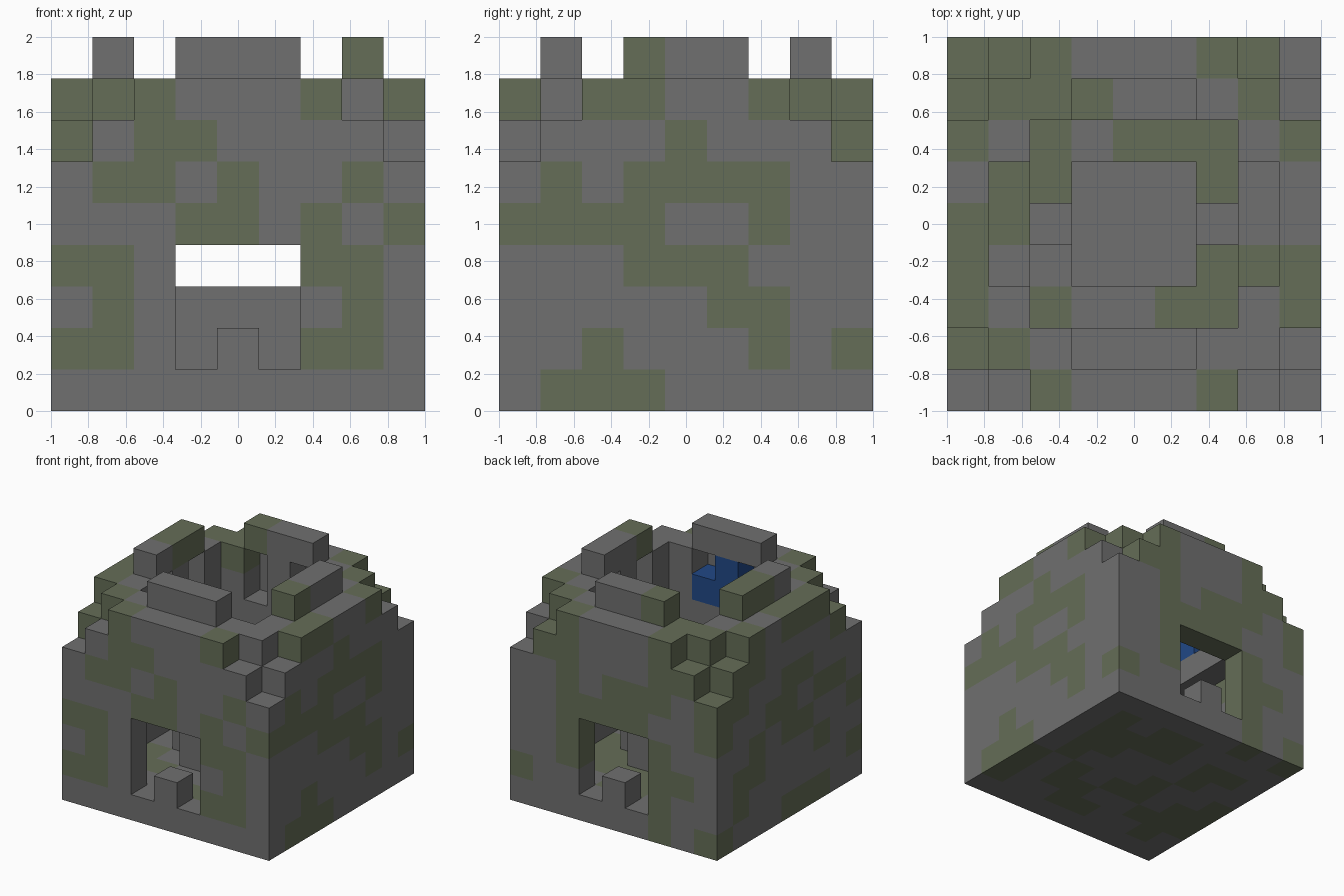
import bpy
import bmesh
from mathutils import Vector

cube = bpy.data.objects.get("Cube")
if cube:
    bpy.data.objects.remove(cube, do_unlink=True)

N = 9
S = 2 / N


def make_material(name, rgb):
    m = bpy.data.materials.new(name)
    m.use_nodes = True
    m.diffuse_color = (*rgb, 1)
    m.node_tree.nodes["Principled BSDF"].inputs["Base Color"].default_value = (*rgb, 1)
    return m


MATERIALS = [make_material("grey stone", (.16, .16, .16)),
             make_material("mossy stone", (.13, .155, .095)),
             make_material("blue stone", (.015, .065, .24))]
GREY, MOSS, BLUE = range(3)


def box(xs, ys, zs):
    return {(x, y, z) for x in xs for y in ys for z in zs}


ALL, MID, ENDS = range(N), range(3, 6), (0, 8)

# Floor and outer walls, stepped down at the corners
floor = box(ALL, ALL, [0])
walls = set()
for x, y, z in box(ALL, ALL, range(1, 8)):
    corner = abs(x - 4) + abs(y - 4)
    top = 5 if corner == 8 else 6 if corner == 7 else 7
    if (x in ENDS or y in ENDS) and z <= top:
        walls.add((x, y, z))
walls -= box(MID, ENDS, range(1, 4))

# Overhanging ring inside the top of the walls, with a niche per side
ring = {c for c in box(ALL, ALL, range(5, 8)) if max(abs(c[0] - 4), abs(c[1] - 4)) == 3}
for side in (1, 7):
    for a in (3, 5):
        ring -= box([side], [a], (6, 7)) | box([a], [side], (6, 7))
blue = box(MID, [1], [6]) | {(4, 1, 7)} | box([1], [3, 4], [6])
ring -= blue

# Bars on the roof, altar and steps
bars = box(MID, (1, 7), [8]) | box((1, 7), MID, [8])
altar = box(MID, MID, (1, 2))
door_sills = box([4], ENDS, [1])
inner_steps = box((2, 6), [4], [1])

parts = {"floor": floor, "outer_walls": walls, "roof_ring": ring, "blue_panels": blue,
         "roof_bars": bars, "altar": altar, "door_sills": door_sills, "inner_steps": inner_steps}
solid = set().union(*parts.values())

# Moss patches: each map is projected on the first block met from its side
moss = set()


def paint(rows, cell_at):
    for r, row in enumerate(rows.split()):
        for c, mark in enumerate(row):
            if mark == "M":
                hit = next((p for p in (cell_at(c, 8 - r, d) for d in ALL) if p in solid), None)
                if hit:
                    moss.add(hit)


paint("""
.......M.
M.M...M.M
M.MM.....
.MM.M..M.
...MM.M.M
MM....MM.
.M.....M.
.M....MM.
.........""", lambda c, r, d: (c, d, r))

paint("""
...M.....
M.MM...MM
....M...M
.M.MMMM..
MMMM..M..
...MMM...
.....MM..
..M...M.M
.MMM.....""", lambda c, r, d: (8 - d, c, r))

paint("""
.........
M.M...M.M
.MM...M..
..M.MMM.M
..MMMM..M
..M...M..
..M...MM.
M.....M..
......M.M""", lambda c, r, d: (8 - c, 8 - d, r))

paint("""
.........
MMM.MMMM.
M.M....M.
.M..MM...
...MM.MM.
..M.MM...
.MM...M..
.M......M
M...MM...""", lambda c, r, d: (d, 8 - c, r))

paint("""
M.M...MM.
MMMM...M.
M.M...M..
.MM...M..
MM.......
M.....MMM
M.M..MM.M
M........
..M...M..""", lambda c, r, d: (c, r, 8 - d))

paint("""
.........
....MM.M.
.MM.MMMM.
..M...MM.
...M...M.
.M.MM....
MMM......
.M..MM...
.........""", lambda c, r, d: (c, r, d))

# The tops of the altar and inner steps stay grey
moss -= altar | inner_steps

DIRS = [Vector(v) for v in ((1, 0, 0), (-1, 0, 0), (0, 1, 0), (0, -1, 0), (0, 0, 1), (0, 0, -1))]


def build(name, cells):
    """Mesh of the exposed block faces of one part."""
    bm = bmesh.new()
    for cell in sorted(cells):
        colour = BLUE if cell in blue else MOSS if cell in moss else GREY
        centre = Vector(cell) + Vector((.5, .5, .5))
        for n in DIRS:
            if tuple(int(a + b) for a, b in zip(cell, n)) in solid:
                continue
            u = Vector((n.y, n.z, n.x))
            v = n.cross(u)
            corners = [centre + (n + u * a + v * b) / 2
                       for a, b in ((-1, -1), (1, -1), (1, 1), (-1, 1))]
            face = bm.faces.new([bm.verts.new((p.x * S - 1, p.y * S - 1, p.z * S)) for p in corners])
            face.material_index = colour
    bmesh.ops.remove_doubles(bm, verts=bm.verts, dist=S / 100)
    mesh = bpy.data.meshes.new(name)
    bm.to_mesh(mesh)
    bm.free()
    for m in MATERIALS:
        mesh.materials.append(m)
    bpy.context.collection.objects.link(bpy.data.objects.new(name, mesh))


for part, cells in parts.items():
    build(part, cells)
